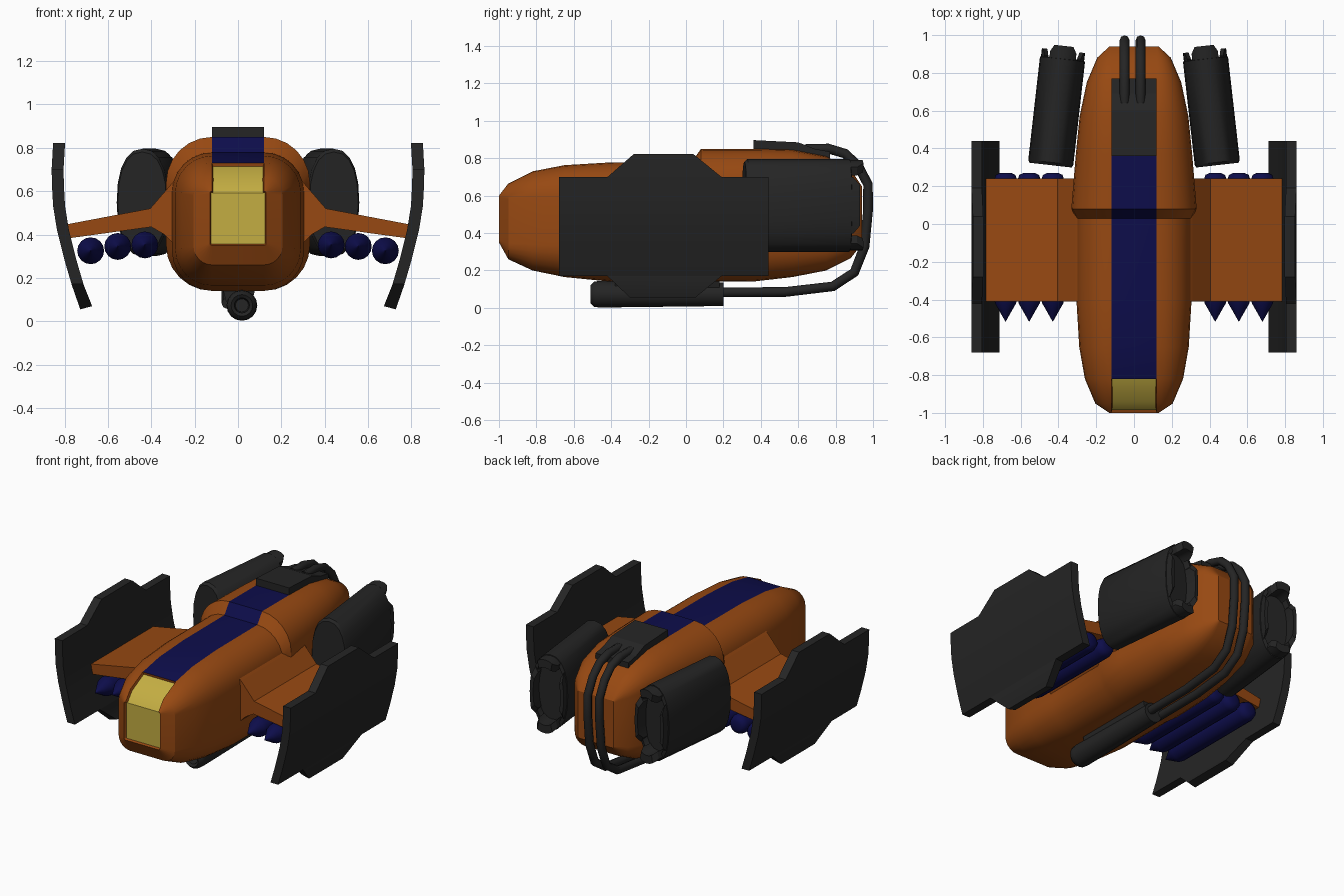
import bpy, bmesh, math
from mathutils import Matrix, Vector

if "Cube" in bpy.data.objects:
    bpy.data.objects.remove(bpy.data.objects["Cube"])


def material(name, rgb):
    m = bpy.data.materials.new(name)
    m.diffuse_color = (*rgb, 1)
    m.use_nodes = True
    m.node_tree.nodes["Principled BSDF"].inputs["Base Color"].default_value = m.diffuse_color
    return m


ORANGE = material("burnt_orange", (0.31, 0.066, 0.006))
DARK = material("charcoal", (0.018, 0.018, 0.018))
NAVY = material("navy_blue", (0.004, 0.004, 0.07))
GOLD = material("canopy_gold", (0.55, 0.42, 0.055))


def finish(bm, name, mats, smooth=None, matrix=None):
    """Turn a bmesh into a named object, optionally smooth shaded."""
    if matrix:
        bm.transform(matrix)
    bmesh.ops.recalc_face_normals(bm, faces=bm.faces)
    me = bpy.data.meshes.new(name)
    bm.to_mesh(me)
    bm.free()
    for m in mats:
        me.materials.append(m)
    ob = bpy.data.objects.new(name, me)
    bpy.context.collection.objects.link(ob)
    if smooth:
        bpy.ops.object.select_all(action='DESELECT')
        ob.select_set(True)
        bpy.context.view_layer.objects.active = ob
        bpy.ops.object.shade_smooth_by_angle(angle=math.radians(smooth))
    return ob


def loft(rings):
    """Bridge equal-length closed rings and cap both ends."""
    bm = bmesh.new()
    vs = [[bm.verts.new(p) for p in r] for r in rings]
    n = len(rings[0])
    for a, b in zip(vs, vs[1:]):
        for i in range(n):
            j = (i + 1) % n
            bm.faces.new((a[i], a[j], b[j], b[i]))
    bm.faces.new(vs[0])
    bm.faces.new(vs[-1][::-1])
    return bm


def lathe(profile, sides=16):
    """Round body along y from (radius, y) pairs."""
    return loft([[(r * math.cos(2 * math.pi * i / sides), y, r * math.sin(2 * math.pi * i / sides))
                  for i in range(sides)] for r, y in profile])


# Fuselage: rounded sections (y, half width, bottom, top); flat band |x| < 0.12
STRIPE = 0.12


def section(y, w, z0, z1):
    rx = w - STRIPE
    rz = min(rx * 1.0, (z1 - z0) * 0.45)
    pts = []
    for q, (sx, zc) in enumerate(((1, z1 - rz), (-1, z1 - rz), (-1, z0 + rz), (1, z0 + rz))):
        for k in range(7):
            a = math.pi / 2 * (q + k / 6)
            pts.append((sx * STRIPE + rx * math.cos(a), y, zc + rz * math.sin(a)))
    return pts


stations = [(-1, .13, .35, .60), (-.95, .205, .26, .665), (-.82, .26, .20, .73),
            (-.65, .29, .165, .763), (-.4, .305, .14, .778), (.03, .305, .14, .78),
            (.08, .332, .14, .85), (.25, .318, .14, .85), (.37, .308, .142, .85),
            (.57, .288, .165, .845), (.75, .25, .20, .81), (.88, .195, .265, .74),
            (.94, .13, .34, .65)]
bm = loft([section(*s) for s in stations])
bm.normal_update()
bmesh.ops.recalc_face_normals(bm, faces=bm.faces)
gold = []
for f in bm.faces:
    c = f.calc_center_median()
    band = all(abs(v.co.x) < STRIPE + 1e-4 for v in f.verts)
    if c.y < -.99 or (band and c.z > .5 and c.y < -.82):
        f.material_index = 2
        gold.append(f)
    elif band and c.z > .5 and c.y < .37:
        f.material_index = 1
for f in bmesh.ops.inset_region(bm, faces=gold, thickness=.006, depth=-.015)['faces']:
    f.material_index = 0
finish(bm, "fuselage", [ORANGE, NAVY, GOLD], 32)

# Rear roof block
roof = [(.36, .78), (.36, .897), (.60, .885), (.69, .85), (.77, .835), (.77, .76)]
finish(loft([[(x, y, z) for y, z in roof] for x in (-.12, .12)]), "roof_block", [DARK])

# Twin pipes wrapping round the tail from the roof to the belly gun
path = [(.64, .85), (.76, .852), (.85, .825), (.92, .76), (.973, .66), (.973, .52),
        (.955, .33), (.90, .19), (.785, .115), (.53, .085), (.15, .083)]
for k, x in enumerate((-.05, .035)):
    cu = bpy.data.curves.new("tail_pipe", 'CURVE')
    cu.dimensions = '3D'
    cu.bevel_depth = .026
    cu.bevel_resolution = 2
    cu.use_fill_caps = True
    sp = cu.splines.new('POLY')
    sp.points.add(len(path) - 1)
    for p, (y, z) in zip(sp.points, path):
        p.co = (x, y, z, 1)
    ob = bpy.data.objects.new("tail_pipe_%d" % (k + 1), cu)
    bpy.context.collection.objects.link(ob)
    cu.materials.append(DARK)
    bpy.ops.object.select_all(action='DESELECT')
    ob.select_set(True)
    bpy.context.view_layer.objects.active = ob
    bpy.ops.object.convert(target='MESH')

# Belly gun with hollow muzzle, and its mount
finish(lathe([(.03, -.42), (.035, -.50), (.05, -.51), (.068, -.49), (.071, -.46), (.063, .2)]),
       "belly_gun", [DARK], 40, Matrix.Translation((.018, 0, .073)))
mount = [(-.07, .15), (.08, .15), (.06, .07), (-.055, .09)]
finish(loft([[(x, y, z) for x, z in mount] for y in (-.38, .18)]), "gun_mount", [DARK])


def oval(a, sx, sz):
    """Point on the engine's slightly squared oval."""
    c, s = math.cos(a), math.sin(a)
    e = 2 / 2.3
    return (sx * math.copysign(abs(c) ** e, c), sz * math.copysign(abs(s) ** e, s))


def oval_ring(k, y, n=20):
    return [(p[0], y, p[1]) for p in (oval(2 * math.pi * i / n, .12 * k, .248 * k) for i in range(n))]


for s, side in ((1, "right"), (-1, "left")):
    # Wing with flared root
    wing = [(.27, .67), (.31, .63), (.405, .52), (.80, .445), (.80, .38), (.40, .435), (.34, .40), (.27, .33)]
    finish(loft([[(s * x, y, z) for x, z in wing] for y in (-.41, .24)]), side + "_wing", [ORANGE])

    # Curved side shield: (outer x, z, y start, y end)
    levels = [(.728, .055, -.30, .05), (.768, .17, -.42, .19), (.768, .171, -.68, .44),
              (.800, .28, -.68, .44), (.835, .42, -.68, .44), (.853, .53, -.68, .44),
              (.858, .62, -.68, .44), (.860, .699, -.68, .44), (.860, .70, -.42, .19),
              (.853, .822, -.28, .04)]
    rings = []
    for x, z, y0, y1 in levels:
        dz = .014 if z < .1 else 0
        rings.append([(s * x, y0, z), (s * x, y1, z), (s * (x - .055), y1, z + dz), (s * (x - .055), y0, z + dz)])
    finish(loft(rings), side + "_shield", [DARK], 25)

    # Missiles slung under the wing
    for k, (x, z) in enumerate(((.43, .352), (.555, .345), (.68, .325))):
        finish(lathe([(.002, -.515), (.03, -.465), (.056, -.42), (.062, -.39), (.062, .23), (.052, .26), (.03, .27)]),
               "%s_missile_%d" % (side, k + 1), [NAVY], 50, Matrix.Translation((s * x, 0, z)))

    # Rear engine pod, toed in, with recessed exhaust
    place = Matrix.Translation((s * .41, .595, .548)) @ Matrix.Rotation(s * .113, 4, 'Z')
    pod = [(.94, -.285), (1, -.27), (1, .28), (.86, .285), (.80, .25)]
    finish(loft([oval_ring(k, y) for k, y in pod]), side + "_engine", [DARK], 35, place)

    # Exhaust petals round the rim
    for k in range(4):
        mid = k * math.pi / 2
        half = .62 if k % 2 == 0 else .6
        end = .325 if k % 2 == 0 else .35
        rings = []
        for i in range(7):
            a = mid + half * (i / 3 - 1)
            y1 = end - (.035 if i in (0, 6) else 0)
            (xo, zo), (xi, zi) = oval(a, .115, .242), oval(a, .092, .19)
            rings.append([(xo, .26, zo), (xo, y1, zo), (xi, y1, zi), (xi, .24, zi)])
        finish(loft(rings), "%s_exhaust_petal_%d" % (side, k + 1), [DARK], 30, place)
